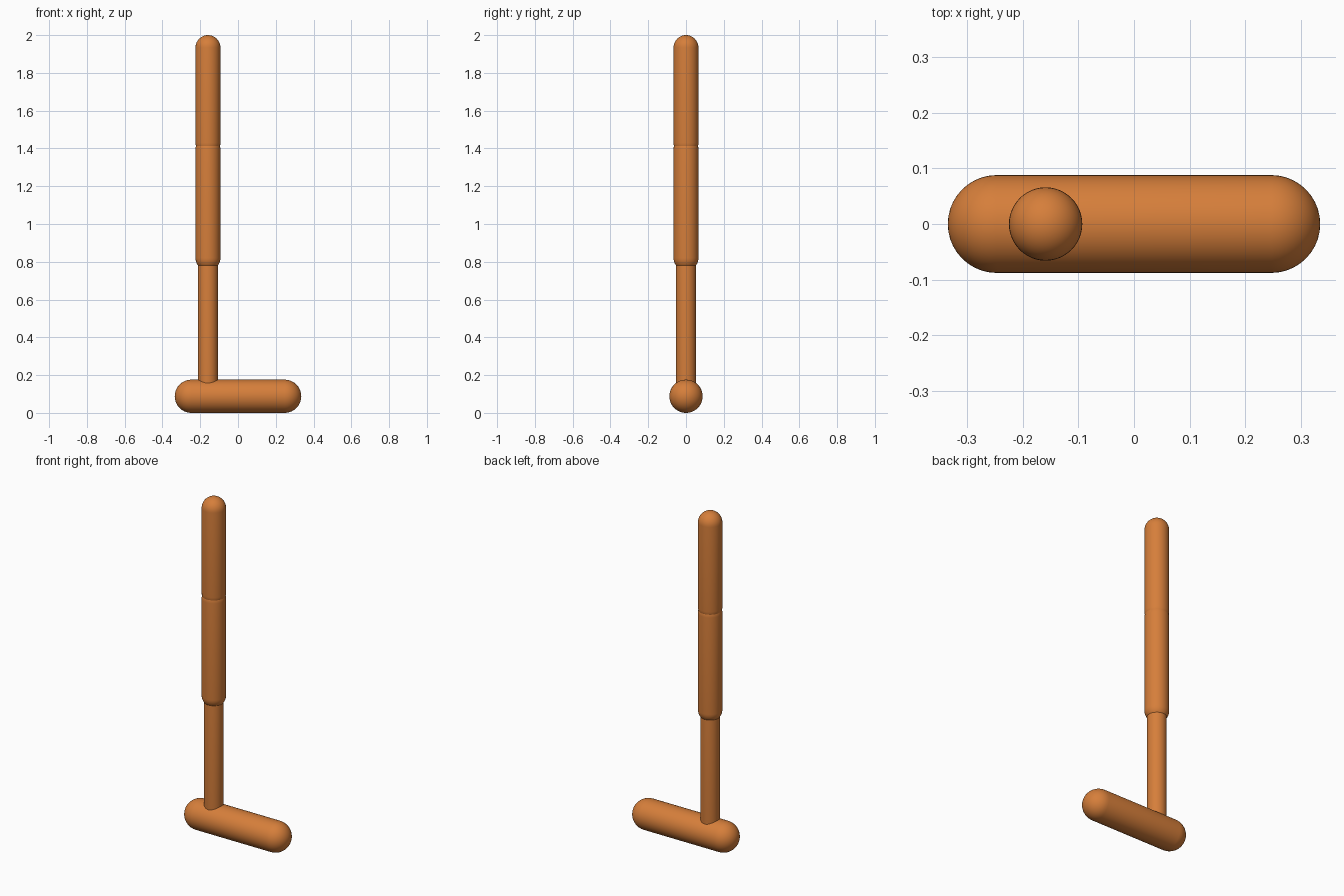
import bpy, bmesh, math
from mathutils import Matrix, Vector

if "Cube" in bpy.data.objects:
    bpy.data.objects.remove(bpy.data.objects["Cube"])

orange = bpy.data.materials.new("warm orange")
orange.diffuse_color = (0.67, 0.21, 0.043, 1.0)
orange.use_nodes = True
orange.node_tree.nodes["Principled BSDF"].inputs["Base Color"].default_value = orange.diffuse_color


def capsule(name, start, end, radius, segments=48, rings=10):
    """Round-ended rod; start and end are the centres of its end domes."""
    start, end = Vector(start), Vector(end)
    axis = end - start
    # Half outline from the bottom pole to the top pole, spun around z
    outline = []
    for base, first in ((0.0, -math.pi / 2), (axis.length, 0.0)):
        for i in range(rings + 1):
            a = first + i / rings * math.pi / 2
            outline.append((radius * math.cos(a), 0, base + radius * math.sin(a)))
    bm = bmesh.new()
    verts = [bm.verts.new(p) for p in outline]
    edges = [bm.edges.new(pair) for pair in zip(verts, verts[1:])]
    bmesh.ops.spin(bm, geom=verts + edges, cent=(0, 0, 0), axis=(0, 0, 1),
                   angle=math.tau, steps=segments)
    bmesh.ops.remove_doubles(bm, verts=bm.verts, dist=1e-5)
    bmesh.ops.recalc_face_normals(bm, faces=bm.faces)
    turn = Vector((0, 0, 1)).rotation_difference(axis.normalized()).to_matrix().to_4x4()
    bmesh.ops.transform(bm, matrix=Matrix.Translation(start) @ turn, verts=bm.verts)
    for f in bm.faces:
        f.smooth = True
    mesh = bpy.data.meshes.new(name)
    bm.to_mesh(mesh)
    bm.free()
    mesh.materials.append(orange)
    obj = bpy.data.objects.new(name, mesh)
    bpy.context.collection.objects.link(obj)
    return obj


X = -0.159  # handle line, off-centre on the head

# Striking head lying along x
capsule("head", (-0.247, 0, 0.088), (0.247, 0, 0.088), 0.088)

# Thin shaft, buried in the head and the grip
capsule("shaft", (X, 0, 0.10), (X, 0, 0.82), 0.053)

# Two thicker grips that overlap in a fine seam
capsule("lower_grip", (X, 0, 0.82), (X, 0, 1.395), 0.066)
capsule("upper_grip", (X, 0, 1.43), (X, 0, 1.934), 0.066)
